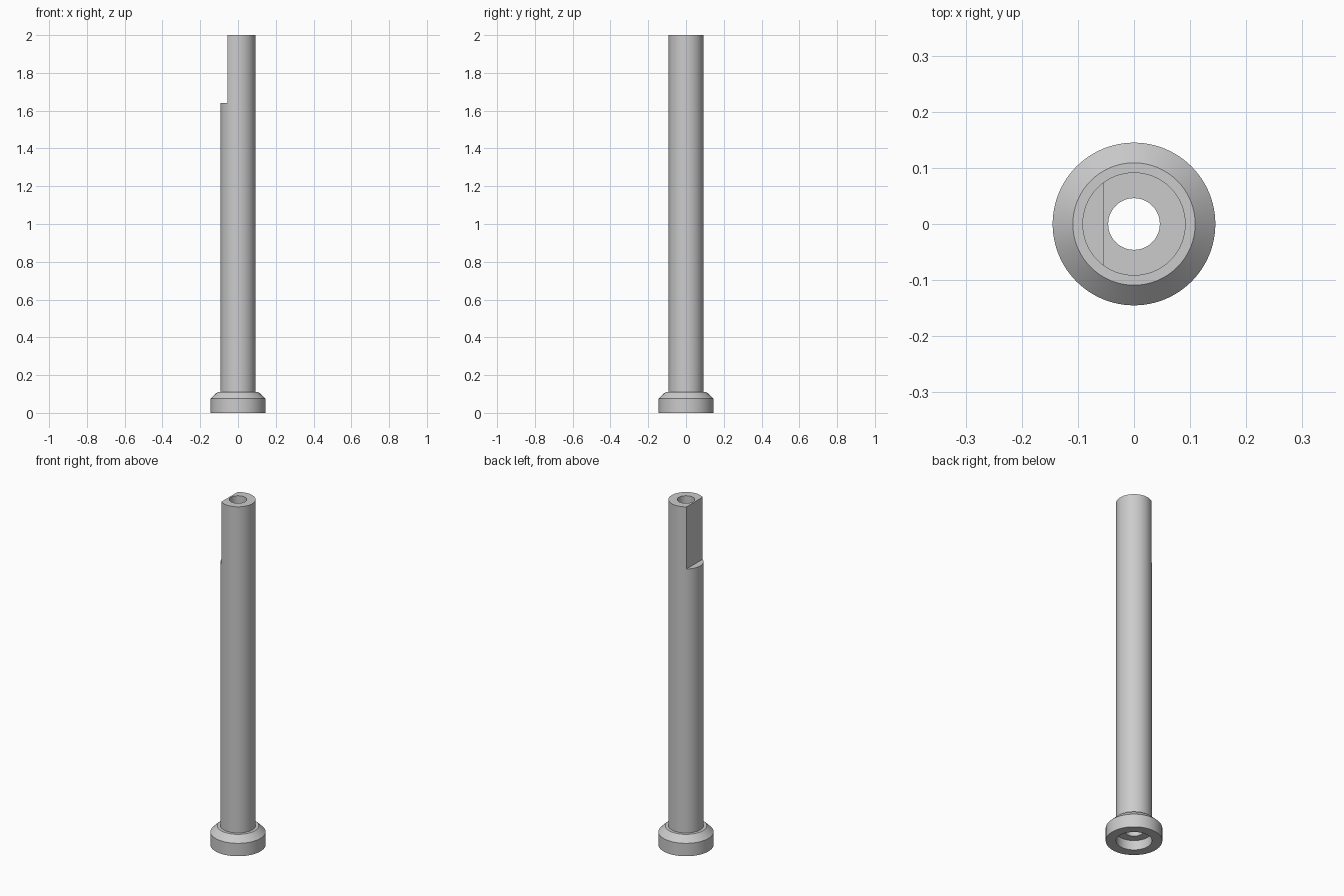
import bpy
import bmesh
import math

cube = bpy.data.objects.get("Cube")
if cube:
    bpy.data.objects.remove(cube)

SIDES = 96
BORE, SHAFT, HEAD, RIM = 0.046, 0.092, 0.145, 0.109
HEAD_SIDE, HEAD_TOP, RECESS, TOP = 0.075, 0.11, 0.055, 2.0
FLAT_X, FLAT_Z = -0.055, 1.64

# Plain grey metal
grey = bpy.data.materials.new("grey metal")
grey.use_nodes = True
colour = (0.6, 0.6, 0.6, 1)
grey.diffuse_color = colour
grey.node_tree.nodes["Principled BSDF"].inputs["Base Color"].default_value = colour


def make_object(name, bm):
    bmesh.ops.recalc_face_normals(bm, faces=bm.faces)
    mesh = bpy.data.meshes.new(name)
    bm.to_mesh(mesh)
    bm.free()
    mesh.materials.append(grey)
    obj = bpy.data.objects.new(name, mesh)
    bpy.context.collection.objects.link(obj)
    return obj


def lathe(name, profile):
    """Turn a closed (radius, height) profile around the z axis."""
    bm = bmesh.new()
    verts = [bm.verts.new((r, 0, z)) for r, z in profile]
    edges = [bm.edges.new((a, b)) for a, b in zip(verts, verts[1:] + verts[:1])]
    bmesh.ops.spin(bm, geom=verts + edges, cent=(0, 0, 0), axis=(0, 0, 1),
                   angle=math.tau, steps=SIDES, use_merge=True)
    bmesh.ops.remove_doubles(bm, verts=bm.verts, dist=1e-5)
    return make_object(name, bm)


# Hollow shaft with a chamfered head and a recess underneath
pin = lathe("hollow_headed_pin", [
    (SHAFT, 0), (HEAD, 0), (HEAD, HEAD_SIDE), (RIM, HEAD_TOP),
    (SHAFT, HEAD_TOP), (SHAFT, TOP), (BORE, TOP),
    (BORE, RECESS), (SHAFT, RECESS)])

# Flat milled into the right side of the upper end
bm = bmesh.new()
bmesh.ops.create_cube(bm, size=1)
for v in bm.verts:
    v.co.x = FLAT_X if v.co.x > 0 else -0.2
    v.co.y *= 0.4
    v.co.z = TOP + 0.1 if v.co.z > 0 else FLAT_Z
cutter = make_object("flat_cutter", bm)
cutter.hide_render = True

cut = pin.modifiers.new("milled flat", "BOOLEAN")
cut.operation = "DIFFERENCE"
cut.solver = "EXACT"
cut.object = cutter

bpy.ops.object.select_all(action="DESELECT")
pin.select_set(True)
bpy.context.view_layer.objects.active = pin
bpy.ops.object.modifier_apply(modifier=cut.name)
bpy.data.objects.remove(cutter)
bpy.ops.object.shade_smooth_by_angle(angle=math.radians(30))
